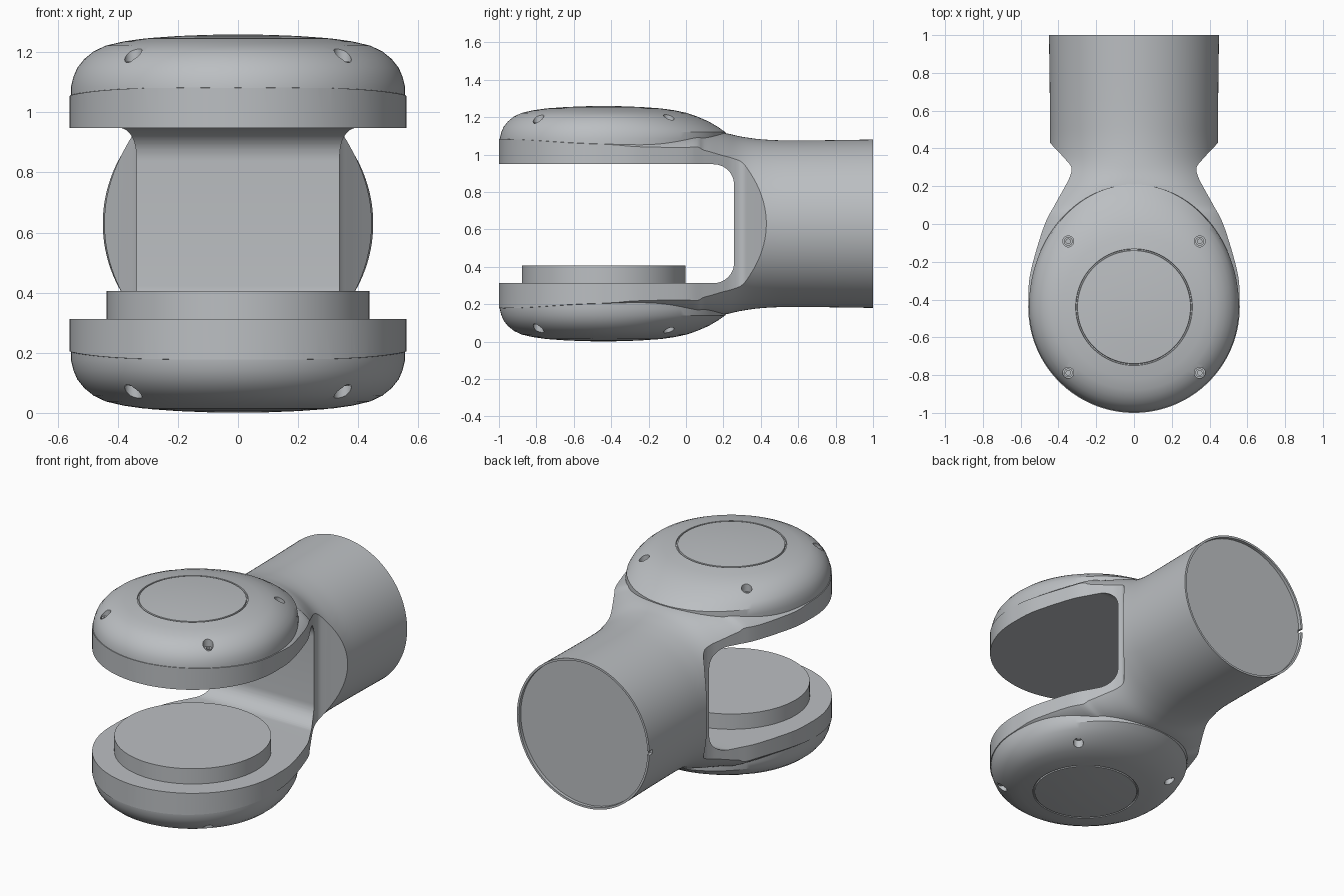
import bpy, bmesh, math
from mathutils import Vector, Matrix

MID = 0.63            # mirror plane height
DISC_Y = -0.44        # centre of the round fork ends
R = 0.56
SEG = 128

cube = bpy.data.objects.get("Cube")
if cube:
    bpy.data.objects.remove(cube)

grey = bpy.data.materials.new("satin_grey")
grey.use_nodes = True
colour = (0.5, 0.52, 0.54, 1)
grey.diffuse_color = colour
grey.node_tree.nodes["Principled BSDF"].inputs["Base Color"].default_value = colour


def finish(name, bm, location=(0, 0, MID)):
    bmesh.ops.recalc_face_normals(bm, faces=bm.faces)
    mesh = bpy.data.meshes.new(name)
    bm.to_mesh(mesh)
    bm.free()
    mesh.materials.append(grey)
    ob = bpy.data.objects.new(name, mesh)
    ob.location = location
    bpy.context.collection.objects.link(ob)
    return ob


def select(ob):
    bpy.ops.object.select_all(action='DESELECT')
    ob.select_set(True)
    bpy.context.view_layer.objects.active = ob


def smooth(ob):
    select(ob)
    bpy.ops.object.shade_smooth_by_angle(angle=math.radians(28))


def apply_boolean(ob, cutter, operation):
    cutter.hide_render = True
    select(ob)
    mod = ob.modifiers.new("cut", 'BOOLEAN')
    mod.operation, mod.solver, mod.object = operation, 'EXACT', cutter
    bpy.ops.object.modifier_apply(modifier=mod.name)
    bpy.data.objects.remove(cutter)


def apply_mirror(ob):
    select(ob)
    mod = ob.modifiers.new("mirror", 'MIRROR')
    mod.use_axis = (False, False, True)
    mod.use_mirror_merge = False
    bpy.ops.object.modifier_apply(modifier=mod.name)


def spline(points, steps=6):
    """Smooth curve through points of any dimension."""
    out = []
    for i in range(len(points) - 1):
        p0, p1, p2, p3 = (Vector(points[max(0, min(j, len(points) - 1))])
                          for j in range(i - 1, i + 3))
        for s in range(steps):
            t = s / steps
            out.append(p1 + (p2 - p0) * (t / 2)
                       + (p0 * 2 - p1 * 5 + p2 * 4 - p3) * (t * t / 2)
                       + (p1 * 3 - p0 - p2 * 3 + p3) * (t ** 3 / 2))
    return out + [Vector(points[-1])]


def skin(bm, rings):
    """Closed solid through rings of equal length."""
    loops = [[bm.verts.new(p) for p in ring] for ring in rings]
    for a, b in zip(loops, loops[1:]):
        for i in range(len(a)):
            j = (i + 1) % len(a)
            bm.faces.new((a[i], a[j], b[j], b[i]))
    bm.faces.new(loops[0])
    bm.faces.new(loops[-1])


def prism(name, points, direction):
    d = Vector(direction)
    bm = bmesh.new()
    skin(bm, [[Vector(p) - d for p in points], [Vector(p) + d for p in points]])
    return finish(name, bm)


def cylinder(bm, r, z0, z1, x=0, y=0, seg=SEG):
    bmesh.ops.create_cone(bm, cap_ends=True, segments=seg, radius1=r, radius2=r,
                          depth=z1 - z0,
                          matrix=Matrix.Translation((x, y, (z0 + z1) / 2)))


# Yoke body: superellipse sections along y (y, half width, half height, power)
sections = spline([(-1.1, 0.7, 0.452, 4), (-0.9, 0.7, 0.455, 4), (-0.44, 0.7, 0.485, 4),
                   (0, 0.556, 0.49, 4), (0.1, 0.518, 0.49, 3.2), (0.2, 0.475, 0.486, 2.5),
                   (0.3, 0.453, 0.465, 2.1), (0.42, 0.445, 0.45, 2), (0.6, 0.445, 0.445, 2),
                   (1, 0.45, 0.45, 2)])
sections += [Vector((1, 0.437, 0.437, 2)), Vector((0.98, 0.437, 0.437, 2))]


def section_ring(y, a, h, p):
    ring = []
    for i in range(SEG):
        c = math.cos(2 * math.pi * i / SEG)
        s = math.sin(2 * math.pi * i / SEG)
        ring.append((math.copysign(a * abs(c) ** (2 / p), c), y,
                     math.copysign(h * abs(s) ** (2 / p), s)))
    return ring


bm = bmesh.new()
skin(bm, [section_ring(*s) for s in sections])
yoke = finish("yoke_body", bm)

# Plan outline: round end, narrow neck, flare out to the tube
arc = [(R * math.sin(t), DISC_Y - R * math.cos(t), 0)
       for t in (math.pi / 2 * i / 32 for i in range(33))]
neck = spline([(R, DISC_Y, 0), (0.555, -0.3, 0), (0.526, -0.17, 0), (0.472, 0, 0),
               (0.42, 0.1, 0), (0.37, 0.19, 0), (0.34, 0.25, 0), (0.332, 0.3, 0),
               (0.37, 0.35, 0), (0.45, 0.435, 0)])
half = [tuple(p) for p in arc[1:]] + [tuple(p) for p in neck[1:]]
half += [(0.6, 0.52, 0), (0.6, 1.2, 0)]
outline = [arc[0]] + half + [(-x, y, z) for x, y, z in reversed(half)]
apply_boolean(yoke, prism("plan_cutter", outline, (0, 0, 1)), 'INTERSECT')

# Fork slot with rounded inner corners
GAP, BACK, FILLET = 0.318, 0.257, 0.11
corner = [(0, BACK - FILLET + FILLET * math.sin(t), GAP - FILLET + FILLET * math.cos(t))
          for t in (math.pi / 2 * i / 12 for i in range(13))]
slot = [(0, -1.3, GAP)] + corner
slot += [(x, y, -z) for x, y, z in reversed(slot)]
apply_boolean(yoke, prism("slot_cutter", slot, (1, 0, 0)), 'DIFFERENCE')

# Small key notch in the tube rim
notch = [(-0.46, 0.985, -0.012), (-0.43, 0.985, -0.012),
         (-0.43, 0.985, 0.012), (-0.46, 0.985, 0.012)]
apply_boolean(yoke, prism("notch_cutter", notch, (0, 0.02, 0)), 'DIFFERENCE')
smooth(yoke)

# Domed caps: rings of (radius, rear reach, height above middle)
dome = [(0.556, 0.65, 0.41), (0.556, 0.65, 0.455), (0.547, 0.65, 0.49),
        (0.535, 0.61, 0.518), (0.512, 0.56, 0.547), (0.48, 0.5, 0.573),
        (0.44, 0.445, 0.592), (0.38, 0.38, 0.606), (0.309, 0.309, 0.616),
        (0.307, 0.307, 0.608), (0.301, 0.301, 0.608), (0.299, 0.299, 0.617),
        (0.2, 0.2, 0.624), (0.1, 0.1, 0.628), (0.02, 0.02, 0.629)]


def dome_ring(r, rear, z):
    ring = []
    for i in range(SEG):
        t = 2 * math.pi * i / SEG
        s = math.sin(t)
        ring.append((r * math.cos(t), (rear if s > 0 else r) * s, z))
    return ring


bm = bmesh.new()
skin(bm, [dome_ring(*d) for d in dome])
caps = finish("domed_caps", bm, (0, DISC_Y, MID))

# Screw recesses and socket screws
spots = [(x, y) for x in (-0.348, 0.348) for y in (-0.348, 0.348)]
bm = bmesh.new()
for x, y in spots:
    cylinder(bm, 0.029, 0.515, 0.8, x, y, 32)
apply_boolean(caps, finish("recess_cutter", bm, (0, DISC_Y, MID)), 'DIFFERENCE')
apply_mirror(caps)
smooth(caps)

bm = bmesh.new()
for x, y in spots:
    rings = []
    for r, z in ((0.023, 0.5), (0.023, 0.54), (0.012, 0.54), (0.012, 0.525)):
        rings.append([(x + r * math.cos(math.pi * i / 12), y + r * math.sin(math.pi * i / 12), z)
                      for i in range(24)])
    skin(bm, rings)
screws = finish("cap_screws", bm, (0, DISC_Y, MID))
apply_mirror(screws)
smooth(screws)

# Raised pad on the lower fork arm
bm = bmesh.new()
cylinder(bm, 0.437, -0.33, -0.224)
smooth(finish("joint_pad", bm, (0, DISC_Y, MID)))
